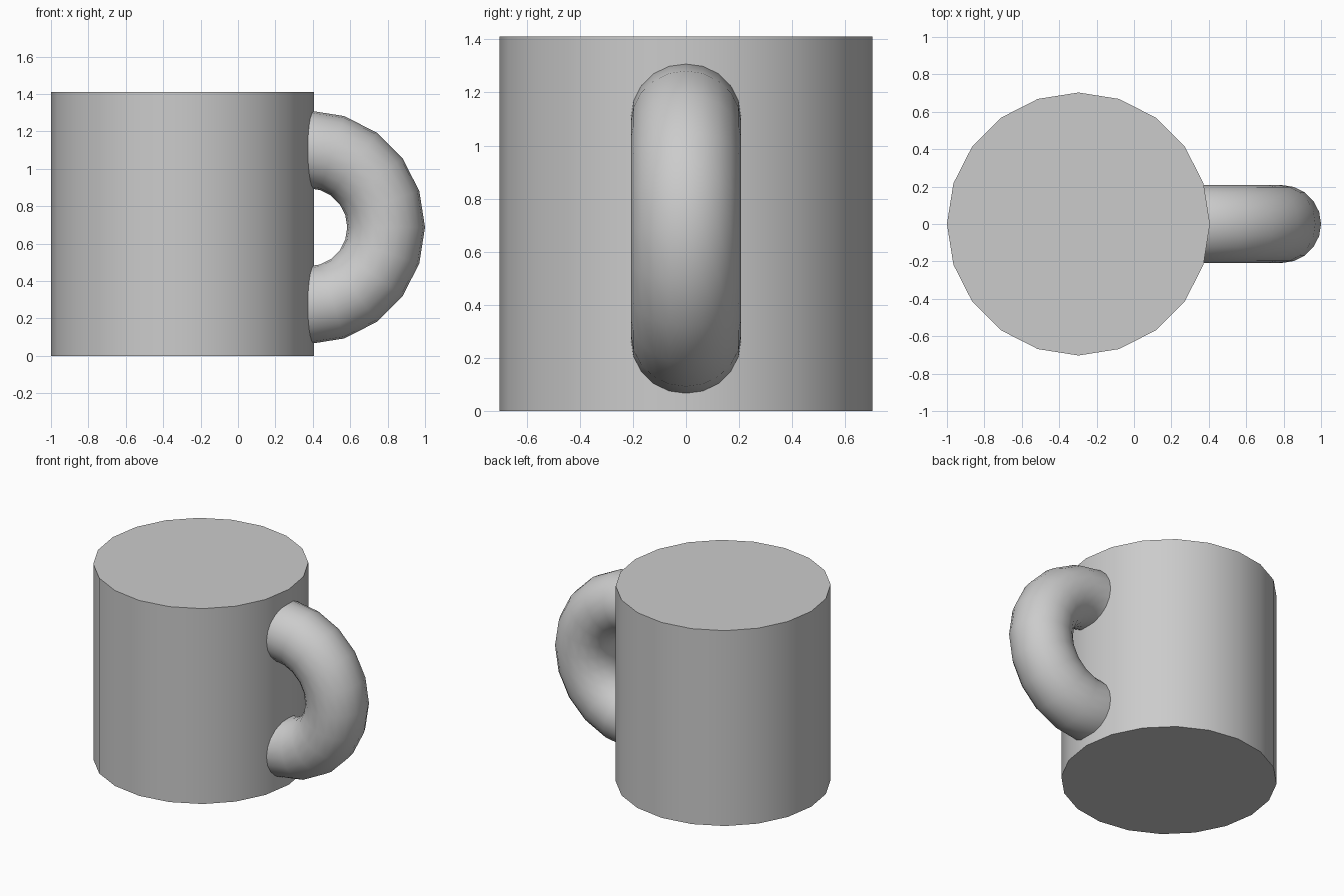
import bpy
import bmesh
from math import radians

if "Cube" in bpy.data.objects:
    bpy.data.objects.remove(bpy.data.objects["Cube"])

SIDES = 20
BODY_R, BODY_H, BODY_X = 0.703, 1.41, -0.297
RING_R, TUBE_R = 0.417, 0.208
HANDLE_X, HANDLE_Z = 0.375, 0.687


def smooth(obj):
    bpy.ops.object.select_all(action='DESELECT')
    obj.select_set(True)
    bpy.context.view_layer.objects.active = obj
    bpy.ops.object.shade_smooth_by_angle(angle=radians(30))


# Solid mug body, with a corner on the x axis
bpy.ops.mesh.primitive_cylinder_add(
    vertices=SIDES, radius=BODY_R, depth=BODY_H,
    location=(BODY_X, 0, BODY_H / 2), rotation=(0, 0, radians(90)))
body = bpy.context.object
body.name = "mug_body"
smooth(body)

# Handle: upright ring, trimmed to the outer half plus a short embedded end
bpy.ops.mesh.primitive_torus_add(
    major_segments=SIDES, minor_segments=SIDES,
    major_radius=RING_R, minor_radius=TUBE_R,
    location=(HANDLE_X, 0, HANDLE_Z), rotation=(radians(90), 0, 0))
handle = bpy.context.object
handle.name = "handle"
bm = bmesh.new()
bm.from_mesh(handle.data)
bmesh.ops.bisect_plane(
    bm, geom=bm.verts[:] + bm.edges[:] + bm.faces[:], dist=1e-5,
    plane_co=(-0.06, 0, 0), plane_no=(-1, 0, 0), clear_outer=True)
bmesh.ops.holes_fill(bm, edges=[e for e in bm.edges if e.is_boundary])
bmesh.ops.recalc_face_normals(bm, faces=bm.faces[:])
bm.to_mesh(handle.data)
bm.free()
smooth(handle)
